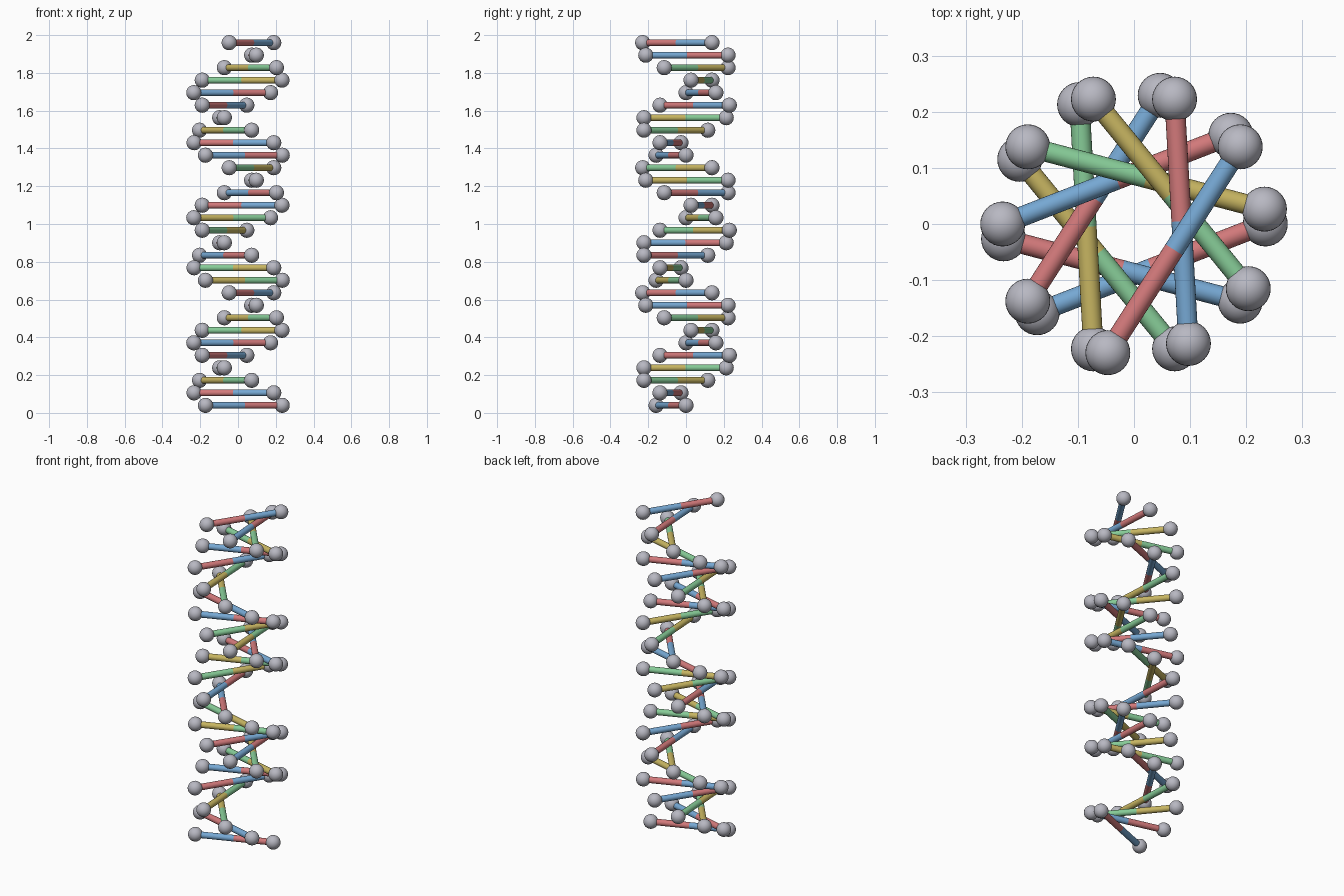
import bpy, bmesh, math
from mathutils import Vector

cube = bpy.data.objects.get("Cube")
if cube:
    bpy.data.objects.remove(cube, do_unlink=True)

RUNGS = 30
HELIX_RADIUS = 0.234
BALL_RADIUS = 0.04
ROD_RADIUS = 0.018
TWIST = math.radians(-36)
STRAND_OFFSET = math.radians(-137.5)


def material(name, rgb):
    mat = bpy.data.materials.new(name)
    mat.use_nodes = True
    mat.diffuse_color = (*rgb, 1)
    bsdf = mat.node_tree.nodes["Principled BSDF"]
    bsdf.inputs["Base Color"].default_value = (*rgb, 1)
    bsdf.inputs["Roughness"].default_value = 0.6
    return mat


def smooth_mesh(name, bm, mat):
    for face in bm.faces:
        face.smooth = True
    mesh = bpy.data.meshes.new(name)
    bm.to_mesh(mesh)
    bm.free()
    mesh.materials.append(mat)
    return mesh


def place(name, mesh, location):
    obj = bpy.data.objects.new(name, mesh)
    obj.location = location
    bpy.context.collection.objects.link(obj)
    return obj


grey = material("light grey", (0.48, 0.48, 0.54))
red = material("soft red", (0.64, 0.19, 0.195))
blue = material("soft blue", (0.18, 0.39, 0.65))
green = material("soft green", (0.24, 0.60, 0.31))
yellow = material("mustard yellow", (0.57, 0.46, 0.12))

# Shared ball mesh
bm = bmesh.new()
bmesh.ops.create_uvsphere(bm, u_segments=32, v_segments=16, radius=BALL_RADIUS)
ball = smooth_mesh("ball", bm, grey)

# Shared half rod meshes, one per colour
half_length = HELIX_RADIUS * abs(math.sin(STRAND_OFFSET / 2))
rods = {}
for mat in (red, blue, green, yellow):
    bm = bmesh.new()
    bmesh.ops.create_cone(bm, cap_ends=False, segments=24, radius1=ROD_RADIUS,
                          radius2=ROD_RADIUS, depth=half_length)
    rods[mat.name] = smooth_mesh("half_rod_" + mat.name, bm, mat)

# Colour pairs repeat every four rungs
pairs = [(red, blue), (blue, red), (green, yellow), (yellow, green)]
step = (2 - 2 * BALL_RADIUS) / (RUNGS - 1)

# Twisted ladder: two balls and two half rods per rung
for i in range(RUNGS):
    z = BALL_RADIUS + i * step
    ends = [Vector((HELIX_RADIUS * math.cos(a), HELIX_RADIUS * math.sin(a), z))
            for a in (i * TWIST, i * TWIST + STRAND_OFFSET)]
    middle = (ends[0] + ends[1]) / 2
    for strand, end, mat in zip(("first", "second"), ends, pairs[i % len(pairs)]):
        place(f"{strand}_strand_ball_{i + 1}", ball, end)
        rod = place(f"{strand}_half_rung_{i + 1}", rods[mat.name], (end + middle) / 2)
        rod.rotation_euler = (end - middle).to_track_quat("Z", "Y").to_euler()
